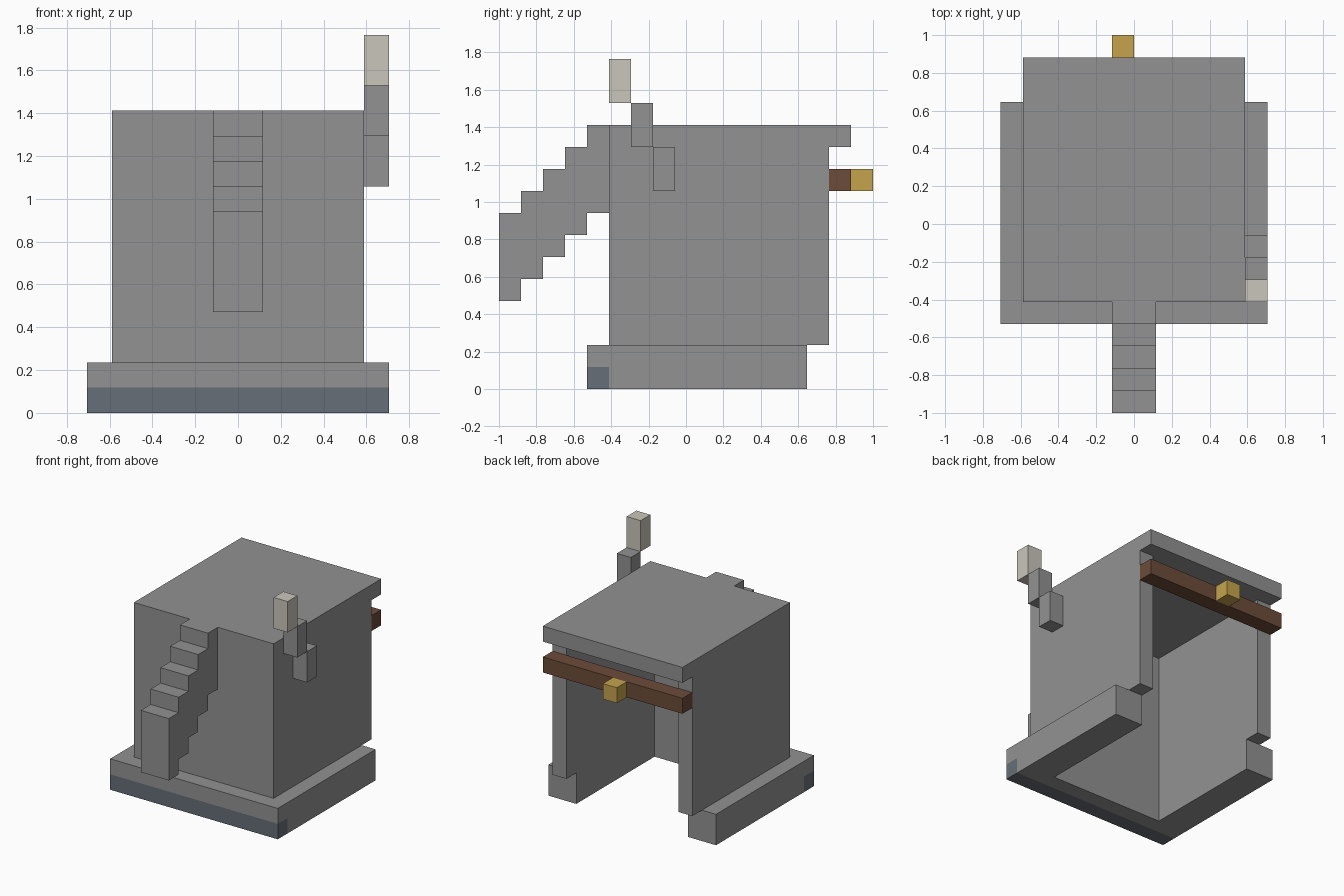
import bpy
import bmesh
from mathutils import Vector

if "Cube" in bpy.data.objects:
    bpy.data.objects.remove(bpy.data.objects["Cube"])

UNIT = 2 / 17                      # one block
ORIGIN = Vector((0, -8.5, 0))      # block grid starts at the front end


def material(name, *rgb):
    linear = [((c / 255 + 0.055) / 1.055) ** 2.4 for c in rgb] + [1]
    mat = bpy.data.materials.new(name)
    mat.use_nodes = True
    mat.diffuse_color = linear
    mat.node_tree.nodes["Principled BSDF"].inputs["Base Color"].default_value = linear
    return mat


grey = material("stone grey", 146, 146, 146)
slate = material("slate blue", 103, 110, 119)
ivory = material("ivory", 202, 198, 187)
brown = material("wood brown", 108, 76, 57)
gold = material("gold", 197, 164, 77)


def box(x, y, z):
    """Blocks filling the given ranges."""
    return {(i, j, k) for i in range(*x) for j in range(*y) for k in range(*z)}


# Base: two side plinths joined by a front plinth, open behind
base = box((-6, 6), (4, 6), (0, 2))
for side in ((-6, -4), (4, 6)):
    base |= box(side, (6, 14), (0, 2))

# Shell: front wall, two side walls and an overhanging roof
shell = box((-5, 5), (5, 6), (2, 11)) | box((-5, 5), (5, 16), (11, 12))
for side in ((-5, -4), (4, 5)):
    shell |= box(side, (6, 15), (2, 11))

# Stepped arm at the front, climbing one block per step
arm = set()
for step in range(5):
    arm |= box((-1, 1), (step, step + 1), (4 + step, 8 + step))

# Stepped spike on the left side, leaning forward
spike = box((5, 6), (7, 8), (9, 11)) | box((5, 6), (6, 7), (11, 13))
spike_tip = box((5, 6), (5, 6), (13, 15))

# Bar and knob across the open back
bar = box((-5, 5), (15, 16), (9, 10))
knob = box((-1, 0), (16, 17), (9, 10))

# The lowest front row of the base is slate
slate_row = box((-6, 6), (4, 5), (0, 1))

parts = {
    "base": (base, grey),
    "shell": (shell, grey),
    "front_stepped_arm": (arm, grey),
    "left_spike": (spike, grey),
    "left_spike_tip": (spike_tip, ivory),
    "back_bar": (bar, brown),
    "back_knob": (knob, gold),
}
solid = set().union(*(cells for cells, _ in parts.values()))


def build(name, cells, mat):
    """Skin the exposed sides of the blocks and merge flat areas."""
    bm = bmesh.new()
    for cell in sorted(cells):
        centre = Vector(cell) + Vector((0.5, 0.5, 0.5)) + ORIGIN
        for axis in range(3):
            for sign in (-1, 1):
                normal = Vector((0, 0, 0))
                normal[axis] = sign
                if tuple(int(a + b) for a, b in zip(cell, normal)) in solid:
                    continue
                u = Vector((0, 0, 0))
                u[(axis + 1) % 3] = 0.5
                v = normal.cross(u)
                mid = centre + normal / 2
                corners = (mid - u - v, mid + u - v, mid + u + v, mid - u + v)
                face = bm.faces.new([bm.verts.new(c * UNIT) for c in corners])
                face.material_index = int(cell in slate_row)
    bmesh.ops.remove_doubles(bm, verts=bm.verts, dist=UNIT / 100)
    bmesh.ops.dissolve_limit(bm, angle_limit=0.01, verts=bm.verts,
                             edges=bm.edges, delimit={'MATERIAL'})
    mesh = bpy.data.meshes.new(name)
    bm.to_mesh(mesh)
    bm.free()
    mesh.materials.append(mat)
    if cells & slate_row:
        mesh.materials.append(slate)
    bpy.context.collection.objects.link(bpy.data.objects.new(name, mesh))


for name, (cells, mat) in parts.items():
    build(name, cells, mat)
